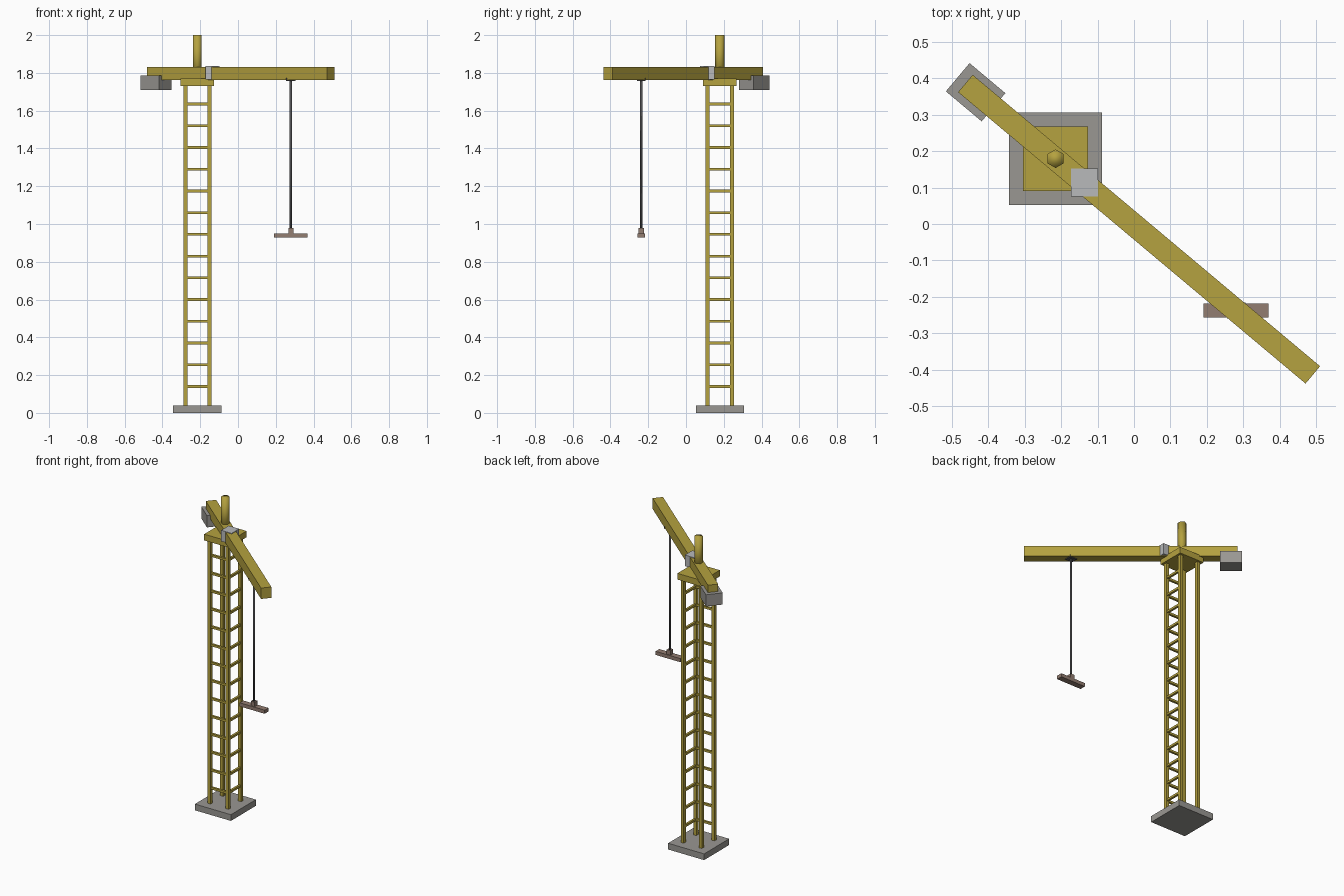
import bpy
from math import atan2, cos, sin, pi
from mathutils import Vector

cube = bpy.data.objects.get("Cube")
if cube:
    bpy.data.objects.remove(cube, do_unlink=True)


def material(name, rgb):
    m = bpy.data.materials.new(name)
    m.use_nodes = True
    m.diffuse_color = (*rgb, 1)
    m.node_tree.nodes["Principled BSDF"].inputs["Base Color"].default_value = (*rgb, 1)
    return m


YELLOW = material("ochre yellow", (0.46, 0.36, 0.05))
CONCRETE = material("concrete grey", (0.32, 0.31, 0.29))
CABIN = material("light grey", (0.48, 0.49, 0.50))
STEEL = material("dark steel", (0.08, 0.08, 0.085))
BROWN = material("dusty brown", (0.29, 0.205, 0.165))


def finish(name, mat):
    ob = bpy.context.object
    ob.name = name
    ob.data.materials.append(mat)
    return ob


def box(name, mat, x, y, z0, z1, sx, sy, turn=0):
    bpy.ops.mesh.primitive_cube_add(size=1, location=(x, y, (z0 + z1) / 2), rotation=(0, 0, turn))
    bpy.context.object.scale = (sx, sy, z1 - z0)
    return finish(name, mat)


def rod(name, mat, x, y, z0, z1, r, sides):
    bpy.ops.mesh.primitive_cylinder_add(vertices=sides, radius=r, depth=z1 - z0,
                                        location=(x, y, (z0 + z1) / 2))
    bpy.ops.object.shade_smooth()
    return finish(name, mat)


# Tower: foundation, four legs, platform
TX, TY, LEG = -0.215, 0.179, 0.064
box("foundation", CONCRETE, TX, TY, 0, 0.04, 0.256, 0.254)
for sx in (-1, 1):
    for sy in (-1, 1):
        box("tower_leg", YELLOW, TX + sx * LEG, TY + sy * LEG, 0.04, 1.74, 0.021, 0.021)
box("platform", YELLOW, TX, TY, 1.73, 1.77, 0.177, 0.177)

# Rungs on the front and +x faces
for i in range(14):
    z = 0.14 + i * 0.115
    box("front_rung", YELLOW, TX, TY - LEG, z - 0.007, z + 0.007, 2 * LEG, 0.014)
    box("side_rung", YELLOW, TX + LEG, TY, z - 0.007, z + 0.007, 0.014, 2 * LEG)

# Slewed jib, counterweight, mast and cabin
tail, tip = Vector((-0.462, 0.385)), Vector((0.490, -0.4135))
span, mid = tip - tail, (tip + tail) / 2
slew = atan2(span.y, span.x)
box("jib", YELLOW, mid.x, mid.y, 1.762, 1.832, span.length, 0.062, slew)
box("counterweight", CONCRETE, -0.434, 0.361, 1.71, 1.785, 0.128, 0.101, slew)
rod("mast", YELLOW, TX, TY, 1.77, 2.0, 0.0255, 6)
box("cabin", CABIN, -0.135, 0.1135, 1.765, 1.836, 0.074, 0.077)

# Trolley, cable, hook block and hanging beam
LX, LY = 0.28, -0.237
box("trolley", STEEL, LX, LY, 1.757, 1.772, 0.05, 0.045)
rod("cable", STEEL, LX, LY, 0.97, 1.762, 0.007, 6)
box("hook_block", BROWN, LX, LY, 0.95, 0.98, 0.027, 0.027)
box("load_beam", BROWN, LX, LY, 0.928, 0.951, 0.178, 0.038)
